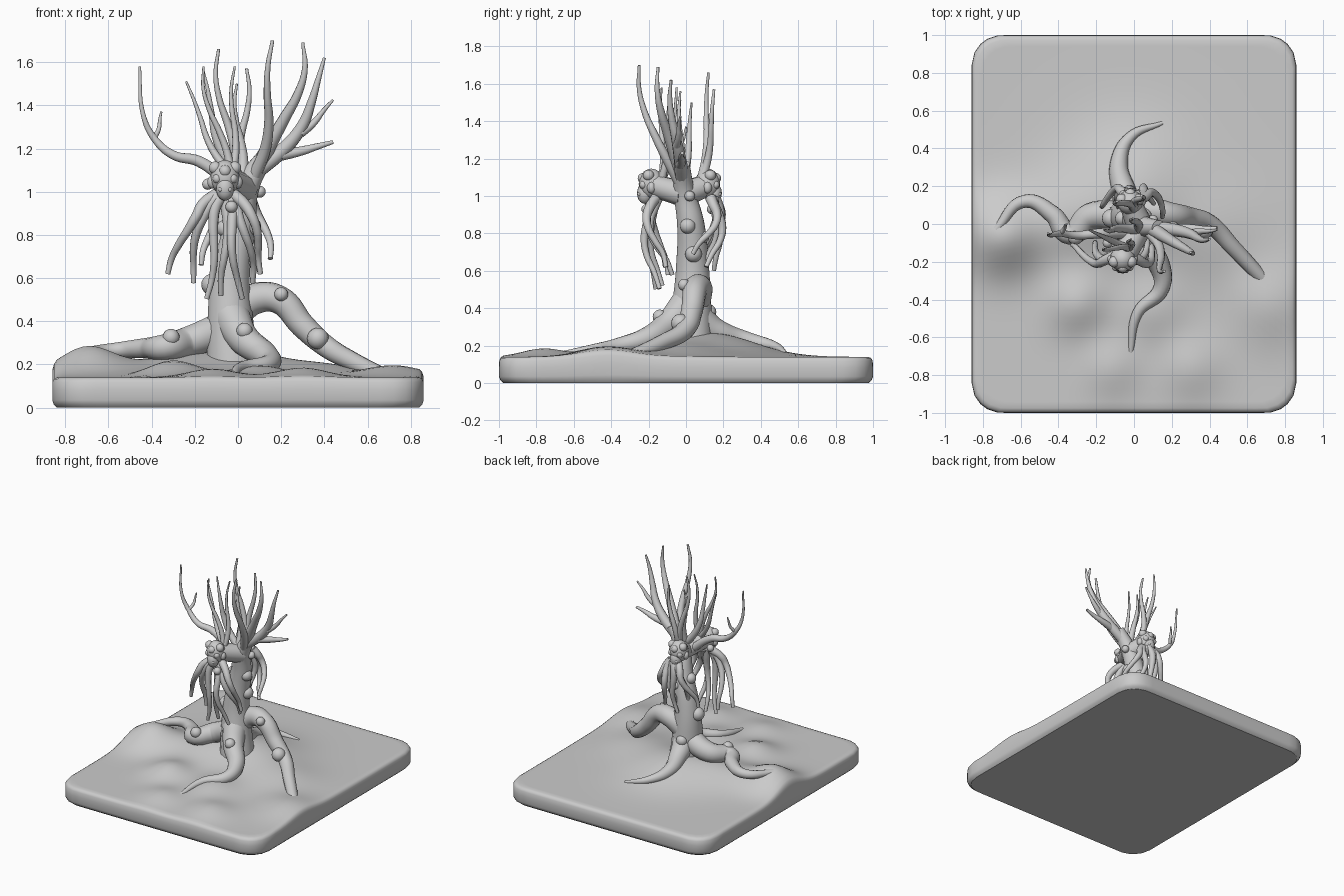
import bpy, bmesh, math, random
from mathutils import Vector, Matrix

if "Cube" in bpy.data.objects:
    bpy.data.objects.remove(bpy.data.objects["Cube"])

random.seed(4)


def add_mesh(name, bm):
    bmesh.ops.recalc_face_normals(bm, faces=bm.faces)
    for f in bm.faces:
        f.smooth = len(f.verts) < 5
    me = bpy.data.meshes.new(name)
    bm.to_mesh(me)
    bm.free()
    bpy.context.collection.objects.link(bpy.data.objects.new(name, me))


def tube(name, pts, r0, r1, res=3):
    """Smooth tube through pts, tapering from r0 to r1."""
    cu = bpy.data.curves.new(name, 'CURVE')
    cu.dimensions = '3D'
    cu.bevel_depth = 1
    cu.bevel_resolution = res
    cu.resolution_u = 8
    cu.use_fill_caps = True
    sp = cu.splines.new('BEZIER')
    sp.bezier_points.add(len(pts) - 1)
    for i, bp in enumerate(sp.bezier_points):
        bp.co = pts[i]
        bp.radius = r0 + (r1 - r0) * i / (len(pts) - 1)
        bp.handle_left_type = bp.handle_right_type = 'AUTO'
    tmp = bpy.data.objects.new(name + "_path", cu)
    bpy.context.collection.objects.link(tmp)
    bpy.context.view_layer.update()
    me = bpy.data.meshes.new_from_object(tmp.evaluated_get(bpy.context.evaluated_depsgraph_get()))
    bpy.data.objects.remove(tmp)
    for p in me.polygons:
        p.use_smooth = True
    bpy.context.collection.objects.link(bpy.data.objects.new(name, me))


def ball(bm, x, y, z, r, tall=1):
    bmesh.ops.create_uvsphere(bm, u_segments=16, v_segments=10, radius=r,
                              matrix=Matrix.Translation((x, y, z)) @ Matrix.Diagonal((1, 1, tall, 1)))


# Uneven ground slab: rounded-rectangle rings over a few soft hills
HILLS = [(-.7, -.06, .14, .19), (0, .15, .12, .32), (-.35, .02, .06, .23), (.72, -.42, .055, .2),
         (.42, -.05, .05, .25), (-.3, -.42, .075, .16), (.1, -.45, .05, .17), (.3, -.76, .045, .16),
         (-.12, -.76, .04, .15)]


def height(x, y):
    return .14 + sum(a * math.exp(-((x - cx) ** 2 + (y - cy) ** 2) / s ** 2) for cx, cy, a, s in HILLS)


def outline(n=144, w=.86, d=1, r=.16):
    pts = []
    for i in range(n):
        a = math.tau * i / n
        u = Vector((math.cos(a), math.sin(a)))
        u /= max(abs(u.x), abs(u.y))
        p = Vector((u.x * w, u.y * d))
        c = Vector((max(r - w, min(w - r, p.x)), max(r - d, min(d - r, p.y))))
        pts.append(c + (p - c).normalized() * r)
    return pts


bm = bmesh.new()
rings = [(.975, 0), (.992, .1), (1, .25), (1, .6), (.998, .85), (.99, .95)]
rings += [(.975 - .96 * i / 28, 1) for i in range(29)]
edge, prev = outline(), None
for s, t in rings:
    row = [bm.verts.new((p.x * s, p.y * s, t * height(p.x * s, p.y * s))) for p in edge]
    for i in range(len(row) if prev else 0):
        bm.faces.new((prev[i - 1], prev[i], row[i], row[i - 1]))
    if not prev:
        bm.faces.new(row)
    prev = row
bm.faces.new(prev)
add_mesh("ground_slab", bm)

# Trunk
tube("trunk", [(-.02, .02, .18), (-.035, .03, .4), (-.035, .035, .6), (.01, .025, .85),
               (.045, -.01, 1.03), (.13, -.02, 1.17)], .125, .04, 6)

# Four bent roots
tube("right_root", [(-.03, .05, .43), (.08, .07, .505), (.19, .05, .5), (.3, .03, .38),
                    (.4, 0, .29), (.53, -.13, .215), (.69, -.3, .14)], .08, .036, 5)
tube("front_root", [(-.03, 0, .42), (.025, -.09, .32), (.13, -.21, .24), (.145, -.34, .205),
                    (.02, -.47, .185), (-.02, -.69, .15)], .088, .014, 5)
tube("left_root", [(-.03, .03, .38), (-.23, .04, .305), (-.34, -.05, .28), (-.43, .05, .275),
                   (-.58, .12, .265), (-.73, -.03, .255)], .085, .022, 5)
tube("back_root", [(-.03, .05, .36), (-.05, .16, .28), (-.08, .32, .23), (-.02, .46, .2),
                   (.15, .535, .16)], .085, .01, 5)

# Knots on trunk and roots
bm = bmesh.new()
for k in [(.03, -.14, .355, .038), (.2, -.01, .525, .032), (.37, -.03, .32, .05), (-.31, -.07, .325, .04),
          (-.12, .03, .57, .05), (.05, .04, .69, .045), (.065, .01, .84, .042), (.1, .02, 1, .028),
          (-.05, .12, .38, .042), (.02, .09, .78, .034), (-.14, -.1, 1.035, .026), (-.06, .03, .83, .04)]:
    ball(bm, *k, 1)
add_mesh("bark_knots", bm)

# Two heads back to back, each with a neck, brows, eyes, cheeks and snout
for name, hx, hy, d in (("front", -.06, -.185, -1), ("back", -.02, .115, 1)):
    z = 1.06
    tube(name + "_neck", [(.03, -.01, 1.01), (hx, hy, z)], .07, .06)
    bm = bmesh.new()
    ball(bm, hx, hy, z + .005, .068, 1.2)
    ball(bm, hx, hy + d * .035, z - .045, .042, 1.35)
    ball(bm, hx, hy + d * .045, z + .035, .028)
    ball(bm, hx + .03, hy + d * .025, z - .13, .028)
    for s in (-1, 1):
        ball(bm, hx + s * .036, hy + d * .042, z, .022)
        ball(bm, hx + s * .045, hy + d * .015, z + .05, .03)
        ball(bm, hx + s * .058, hy, z - .015, .024, 1.3)
        ball(bm, hx + s * .02, hy + d * .062, z - .05, .012)
    add_mesh(name + "_head", bm)


# Tentacles hang in a fan under each head; outer ones swing wide, wrap the trunk and end higher
def beard(name, cx, y, d, left, right, low, high, count):
    for i in range(count):
        a = 2 * i / (count - 1) - 1
        sx = a * (left if a < 0 else right)
        end = low + (high - low) * a * a + .03 * (i % 2)
        back = .05 * abs(a) + .045 * (i % 2)
        pts = []
        for k in range(7):
            t = k / 6
            x = cx + .035 * a + sx * t ** .6 + .022 * math.sin(5.5 * t + 2 * i) * t ** .5
            out = .06 * math.sin(math.pi * min(1, t * 1.1)) - back * t ** .7
            out += .014 * math.sin(6 * t + i)
            pts.append((x, y + d * out, .99 + (end - .99) * t ** 1.15))
        tube(f"{name}_tentacle_{i}", pts, .029, .012)


beard("front", -.06, -.165, -1, .215, .15, .49, .62, 7)
beard("back", 0, .145, 1, .12, .11, .6, .66, 6)


# Antlers leave the base sideways, then curve upward to the tip
def antlers(name, base, tips, r0, r1, ease=2):
    base = Vector(base)
    for i, tip in enumerate(tips):
        tip, pts = Vector(tip), []
        for k in range(6):
            t = k / 5
            p = base.lerp(tip, 1 - (1 - t) ** ease)
            p.z = base.z + (tip.z - base.z) * t
            w = .03 * (tip - base).length * math.sin(math.tau * t)
            pts.append(p + Vector((w * (-1) ** i, w * .5, 0)))
        tube(f"{name}_{i}", pts, r0, r1)


antlers("right_antler", (.09, -.02, 1.1), [(.4, -.08, 1.62), (.3, -.15, 1.69)], .04, .007)
antlers("tall_antler", (.08, -.04, 1.08), [(.16, -.25, 1.7)], .03, .008)
antlers("right_fork", (.2, -.03, 1.17), [(.44, -.02, 1.23)], .028, .009, 1.2)
antlers("right_twig", (.29, -.05, 1.27), [(.44, -.03, 1.425)], .021, .006, 1.2)
antlers("front_antler", (-.03, -.13, 1.08), [(-.16, -.13, 1.58), (-.24, -.03, 1.51), (-.015, -.08, 1.58)], .021, .005, 1.4)
antlers("middle_antler", (.02, -.03, 1.06), [(-.005, .03, 1.5), (-.16, -.03, 1.56)], .028, .005)
antlers("back_antler", (0, .08, 1.08), [(-.09, .12, 1.66), (.04, .15, 1.57)], .025, .007)
tube("left_antler", [(-.02, -.05, 1.02), (-.18, -.05, 1.14), (-.3, -.06, 1.17), (-.39, -.05, 1.25),
                     (-.44, -.06, 1.36), (-.455, -.05, 1.58)], .032, .006)
antlers("left_twig", (-.39, -.05, 1.25), [(-.355, 0, 1.37)], .013, .005)
